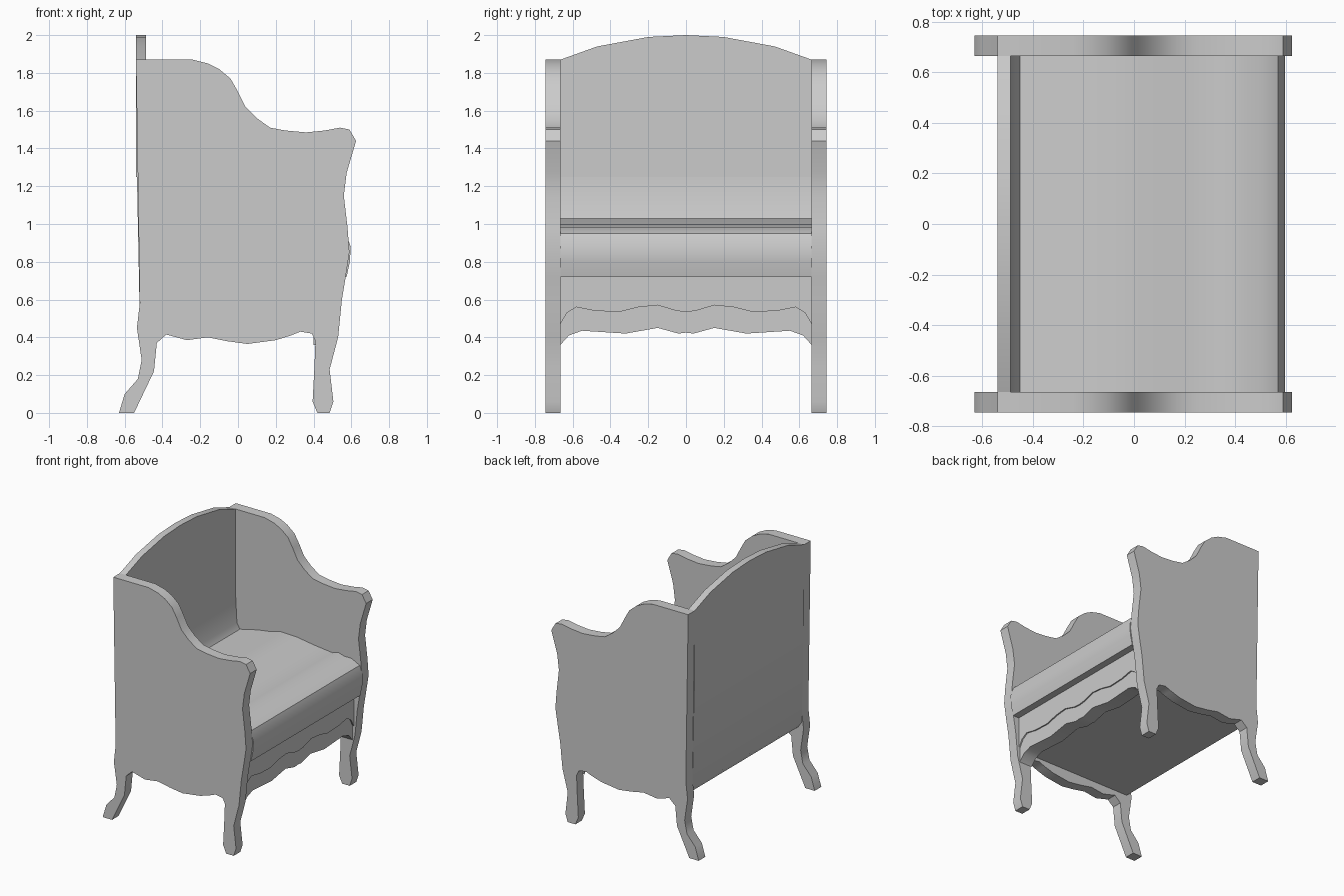
import bpy, bmesh, math
from mathutils import Vector

cube = bpy.data.objects.get("Cube")
if cube:
    bpy.data.objects.remove(cube, do_unlink=True)

grey = bpy.data.materials.new("plain grey")
grey.use_nodes = True
colour = (0.6, 0.6, 0.6, 1)
grey.diffuse_color = colour
grey.node_tree.nodes["Principled BSDF"].inputs["Base Color"].default_value = colour


def extrude_profile(name, profile, axis, start, end, smooth_angle=40):
    """Extrude a closed outline along x (outline in y, z) or along y (outline in x, z)."""
    def place(point, depth):
        a, z = point
        return Vector((depth, a, z)) if axis == "x" else Vector((a, depth, z))

    bm = bmesh.new()
    outline = [bm.verts.new(place(point, start)) for point in profile]
    face = bm.faces.new(outline)
    extruded = bmesh.ops.extrude_face_region(bm, geom=[face])
    moved = [item for item in extruded["geom"] if isinstance(item, bmesh.types.BMVert)]
    direction = place((0, 0), end - start)
    bmesh.ops.translate(bm, verts=moved, vec=direction)
    bmesh.ops.recalc_face_normals(bm, faces=bm.faces)
    mesh = bpy.data.meshes.new(name)
    bm.to_mesh(mesh)
    bm.free()
    mesh.materials.append(grey)
    obj = bpy.data.objects.new(name, mesh)
    bpy.context.collection.objects.link(obj)
    bpy.ops.object.select_all(action="DESELECT")
    obj.select_set(True)
    bpy.context.view_layer.objects.active = obj
    bpy.ops.object.shade_smooth_by_angle(angle=math.radians(smooth_angle))
    return obj


def mirrored(half):
    """Complete a curve given from the centre outwards."""
    return [(-y, z) for y, z in reversed(half) if y > 0] + half


# Side panels: wing, arm, front leg, scalloped skirt and splayed back leg in one outline
wing_and_arm = [
    (-.54, 1.87), (-.24, 1.87), (-.16, 1.85), (-.1, 1.82), (-.04, 1.77), (0, 1.7),
    (.04, 1.62), (.1, 1.56), (.17, 1.51), (.25, 1.495), (.36, 1.485), (.46, 1.495),
    (.54, 1.51), (.59, 1.5), (.625, 1.44), (.575, 1.27), (.56, 1.15), (.58, .98),
    (.59, .85), (.57, .72), (.55, .6)]
front_leg = [
    (.53, .4), (.485, .23), (.505, .06), (.485, 0), (.42, 0), (.395, .06), (.405, .25)]
skirt = [
    (.41, .38), (.39, .42), (.33, .43), (.28, .41), (.2, .385), (.05, .365),
    (-.06, .38), (-.16, .4), (-.27, .385), (-.38, .415)]
back_leg = [
    (-.43, .37), (-.445, .22), (-.55, 0), (-.63, 0), (-.6, .1), (-.53, .18),
    (-.51, .28), (-.535, .45), (-.52, .58)]
side_outline = wing_and_arm + front_leg + skirt + back_leg
inner, outer = .665, .745
for side, name in ((1, "back_side_panel"), (-1, "front_side_panel")):
    extrude_profile(name, side_outline, "y", side * inner, side * outer)

# Arched backrest standing on the rear of the seat
arch = mirrored([(0, 2), (.2, 1.99), (.47, 1.94), (inner, 1.87)])
extrude_profile("backrest", [(-inner, 1.25)] + arch + [(inner, 1.25)], "x", -.54, -.488)

# Seat body: tapering rear, top sinking towards the backrest, rolled front
seat_top = [
    (-.488, 1.25), (-.475, 1), (-.45, .955), (-.3, .99), (-.2, 1.005), (-.11, 1.03),
    (.03, 1.025), (.2, 1), (.34, .985), (.39, 1), (.44, .985), (.5, .985)]
seat_roll = [(.57, .95), (.597, .88), (.592, .8), (.575, .72)]
seat_base = [(.42, .72), (.42, .455), (-.49, .455)]
seat_rear = [(-.52, .5), (-.535, 1.25)]
extrude_profile("seat", seat_top + seat_roll + seat_base + seat_rear, "y", -inner, inner)

# Scalloped front apron with a raised upper band
apron_edge = mirrored([
    (0, .425), (.04, .42), (.15, .45), (.32, .42), (.55, .435), (.62, .41), (inner, .36)])
band_edge = mirrored([
    (0, .535), (.05, .54), (.15, .57), (.25, .56), (.35, .535), (.48, .54),
    (.58, .56), (.63, .53), (inner, .47)])
top_corners = [(inner, .72), (-inner, .72)]
extrude_profile("apron", apron_edge + top_corners, "x", .4, .51)
extrude_profile("apron_band", band_edge + top_corners, "x", .51, .52)
